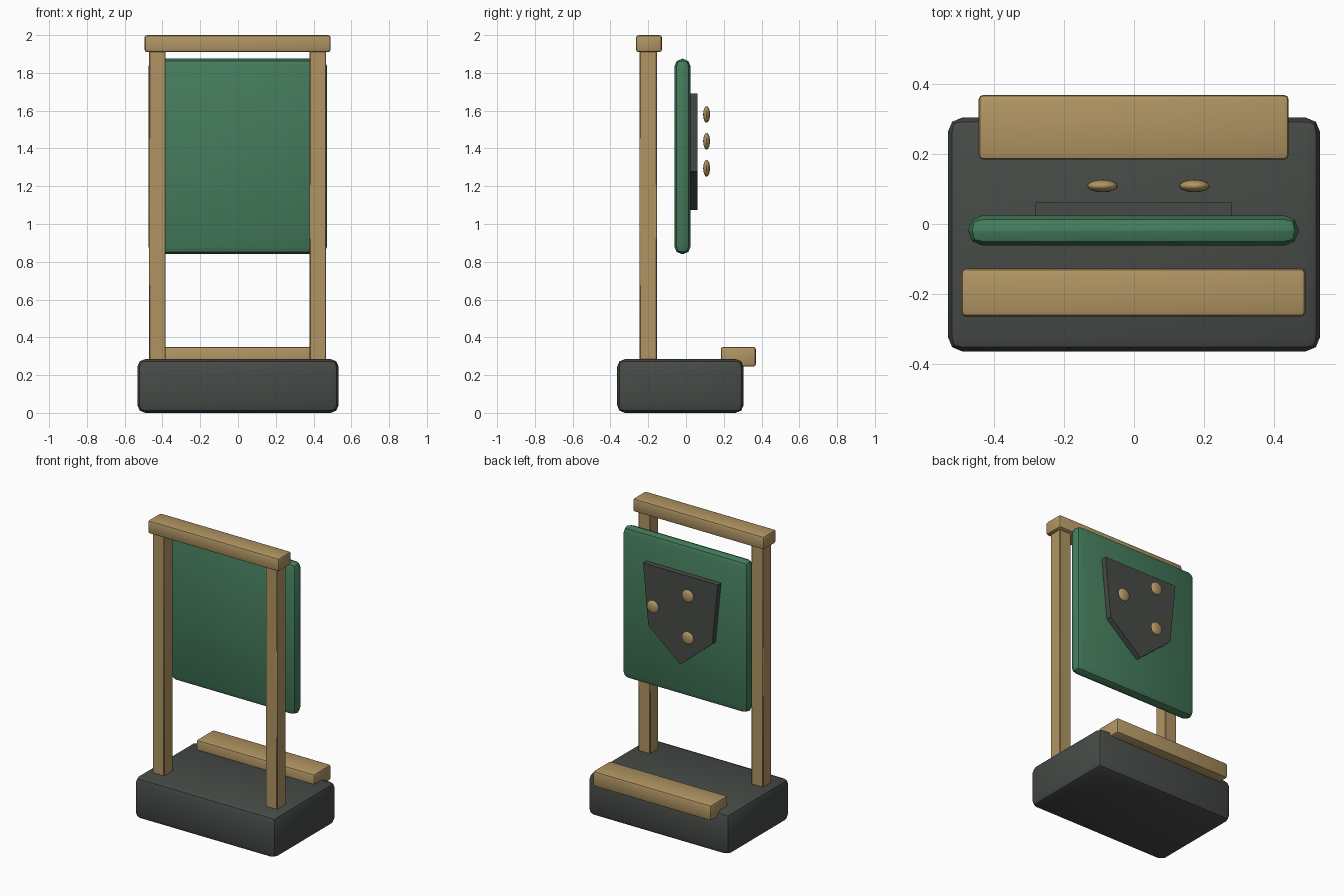
import bpy
import bmesh
from math import radians
from mathutils import Vector

cube = bpy.data.objects.get("Cube")
if cube:
    bpy.data.objects.remove(cube, do_unlink=True)


def make_material(name, rgb):
    mat = bpy.data.materials.new(name)
    mat.use_nodes = True
    colour = (*rgb, 1)
    mat.diffuse_color = colour
    node = mat.node_tree.nodes["Principled BSDF"]
    node.inputs["Base Color"].default_value = colour
    node.inputs["Roughness"].default_value = 0.8
    return mat


wood = make_material("tan wood", (0.44, 0.30, 0.125))
green = make_material("board green", (0.058, 0.2, 0.107))
dark = make_material("dark grey", (0.062, 0.07, 0.063))


def add_object(name, bm, mat, smooth=True):
    mesh = bpy.data.meshes.new(name)
    bmesh.ops.recalc_face_normals(bm, faces=bm.faces)
    bm.to_mesh(mesh)
    bm.free()
    mesh.materials.append(mat)
    obj = bpy.data.objects.new(name, mesh)
    bpy.context.collection.objects.link(obj)
    if smooth:
        bpy.ops.object.select_all(action="DESELECT")
        obj.select_set(True)
        bpy.context.view_layer.objects.active = obj
        bpy.ops.object.shade_smooth_by_angle(angle=radians(40))
    return obj


def box(name, low, high, mat, bevel=0, segments=2):
    """Box between two corners, with rounded edges."""
    low, high = Vector(low), Vector(high)
    bm = bmesh.new()
    bmesh.ops.create_cube(bm, size=1)
    bmesh.ops.scale(bm, vec=high - low, verts=bm.verts)
    bmesh.ops.translate(bm, vec=(low + high) / 2, verts=bm.verts)
    if bevel:
        bmesh.ops.bevel(bm, geom=bm.edges[:], offset=bevel, segments=segments,
                        profile=0.5, affect="EDGES")
    return add_object(name, bm, mat, smooth=bevel > 0)


# Plinth, and the step at the back
box("base", (-0.533, -0.365, 0), (0.533, 0.305, 0.285), dark, 0.042)
box("back_step", (-0.445, 0.184, 0.245), (0.443, 0.37, 0.35), wood, 0.014)

# Frame: two posts and a top rail
for side, x in (("right", -0.427), ("left", 0.423)):
    box(side + "_post", (x - 0.044, -0.246, 0.2), (x + 0.044, -0.154, 1.93),
        wood, 0.004, 1)
box("top_rail", (-0.495, -0.265, 1.91), (0.491, -0.127, 2.0), wood, 0.014)

# Padded board
box("board", (-0.475, -0.062, 0.84), (0.472, 0.025, 1.875), green, 0.042)

# Five-sided shield plate on the back of the board
bm = bmesh.new()
outline = [(-0.282, 1.69), (0.28, 1.69), (0.24, 1.277), (0, 1.075), (-0.24, 1.277)]
face = bm.faces.new([bm.verts.new((x, 0.02, z)) for x, z in outline])
extruded = bmesh.ops.extrude_face_region(bm, geom=[face])
new_verts = [v for v in extruded["geom"] if isinstance(v, bmesh.types.BMVert)]
bmesh.ops.translate(bm, vec=(0, 0.042, 0), verts=new_verts)
add_object("shield", bm, dark, smooth=False)

# Flattened studs floating behind the shield
for i, (x, z) in enumerate([(-0.09, 1.58), (0.173, 1.438), (-0.09, 1.295)]):
    bm = bmesh.new()
    bmesh.ops.create_uvsphere(bm, u_segments=16, v_segments=10, radius=1)
    bmesh.ops.scale(bm, vec=(0.044, 0.018, 0.044), verts=bm.verts)
    bmesh.ops.translate(bm, vec=(x, 0.109, z), verts=bm.verts)
    add_object(f"stud_{i + 1}", bm, wood)
